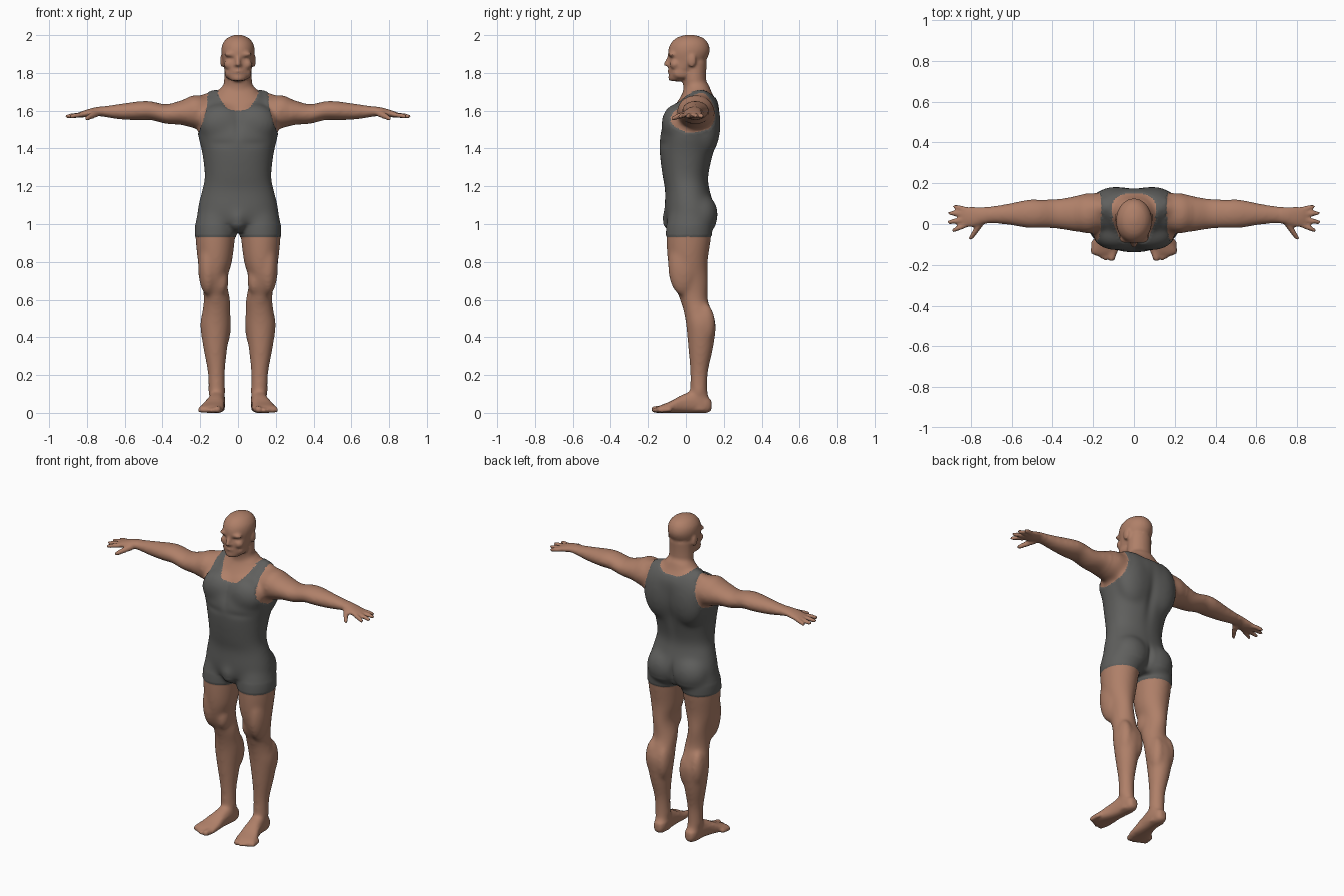
import bpy
import bmesh
from math import cos, sin, pi, exp
from mathutils import Vector

if "Cube" in bpy.data.objects:
    bpy.data.objects.remove(bpy.data.objects["Cube"], do_unlink=True)

def make_material(name, color):
    mat = bpy.data.materials.new(name)
    mat.use_nodes = True
    mat.diffuse_color = color
    bsdf = next(n for n in mat.node_tree.nodes if n.type == "BSDF_PRINCIPLED")
    bsdf.inputs["Base Color"].default_value = color
    bsdf.inputs["Roughness"].default_value = 0.8
    return mat

def smooth_rings(rings, steps):
    """Catmull-Rom interpolation of whole cross-section records."""
    pts = [Vector(r) for r in rings]
    pts = [pts[0]] + pts + [pts[-1]]
    out = []
    for a, b, c, d in zip(pts, pts[1:], pts[2:], pts[3:]):
        for i in range(steps):
            t = i / steps
            out.append(b + (c - a) * (t / 2) + (a * 2 - b * 5 + c * 4 - d) * (t * t / 2)
                       + (b * 3 - a - c * 3 + d) * (t ** 3 / 2))
    return out + [pts[-1]]

def loft(bm, axis, rings, power=2.0, sides=28, steps=4):
    """Closed skin over rings of (station, centre, centre, radius, radius)."""
    k = "xyz".index(axis)
    u, v = [i for i in range(3) if i != k]
    loops = []
    for station, cu, cv, ru, rv in smooth_rings(rings, steps):
        loop = []
        for i in range(sides):
            c, s = cos(2 * pi * i / sides), sin(2 * pi * i / sides)
            r = (abs(c) ** power + abs(s) ** power) ** (-1 / power)
            co = Vector()
            co[k] = station
            co[u] = cu + max(ru, 0.001) * c * r
            co[v] = cv + max(rv, 0.001) * s * r
            loop.append(bm.verts.new(co))
        loops.append(loop)
    for low, high in zip(loops, loops[1:]):
        for i in range(sides):
            j = (i + 1) % sides
            bm.faces.new((low[i], low[j], high[j], high[i]))
    bm.faces.new(loops[0])
    bm.faces.new(loops[-1])

def blob(bm, centre, radii, count=12):
    """Ellipsoid mass for a muscle or a feature."""
    x, y, z = centre
    rx, ry, rz = radii
    angles = [pi * i / count for i in range(count + 1)]
    loft(bm, "z", [(z - rz * cos(a), x, y, rx * sin(a), ry * sin(a)) for a in angles],
         sides=20, steps=1)

def digit(bm, axis, start, end, r0, r1, count=12):
    """Round-ended tapering rod for a finger, toe or nose."""
    start, end = Vector(start), Vector(end)
    way = (end - start).normalized()
    start, end = start - way * r0, end + way * r1
    k = "xyz".index(axis)
    rings = []
    for i in range(count + 1):
        t = (1 - cos(pi * i / count)) / 2
        p = start.lerp(end, t)
        r = (r0 + (r1 - r0) * t) * (1 - abs(2 * t - 1) ** 6) ** 0.5
        rings.append((p[k], *[p[j] for j in range(3) if j != k], r, r))
    loft(bm, axis, rings, sides=16, steps=1)

bm = bmesh.new()
# Arm and hand
loft(bm, "x", [
    (.12, .06, 1.60, .08, .07), (.22, .055, 1.59, .10, .085), (.30, .05, 1.59, .085, .065),
    (.38, .05, 1.582, .073, .052), (.46, .05, 1.60, .07, .05), (.52, .05, 1.60, .07, .05),
    (.62, .048, 1.595, .052, .042), (.70, .045, 1.595, .043, .03),
    (.75, .04, 1.596, .042, .023), (.79, .035, 1.588, .05, .021),
    (.83, .035, 1.58, .05, .016), (.845, .038, 1.577, .04, .011)])
for base, tip, reach in ((-.003, -.03, .885), (.023, .01, .905),
                         (.049, .053, .902), (.07, .085, .878)):
    digit(bm, "x", (.82, base, 1.58), (reach, tip, 1.57), .015, .012)
digit(bm, "y", (.75, .005, 1.585), (.80, -.07, 1.56), .021, .013)
# Shoulder, chest, back and seat muscles
blob(bm, (.225, .05, 1.60), (.085, .10, .085))
blob(bm, (.085, -.045, 1.53), (.12, .082, .105))
blob(bm, (.10, .08, 1.66), (.11, .055, .047))
blob(bm, (.09, .105, 1.53), (.115, .075, .17))
blob(bm, (.09, .075, 1.05), (.11, .092, .11))
# Leg
loft(bm, "z", [
    (.01, .11, .07, .04, .05), (.06, .11, .07, .04, .05), (.13, .113, .068, .043, .045),
    (.22, .115, .07, .046, .047), (.34, .12, .078, .063, .065), (.46, .12, .08, .08, .078),
    (.53, .115, .065, .075, .075), (.60, .112, .043, .070, .073),
    (.70, .124, .022, .066, .094), (.80, .122, .01, .09, .105),
    (.93, .12, .015, .105, .118), (1.02, .113, .02, .107, .116), (1.12, .10, .02, .085, .09)])
blob(bm, (.115, .005, .62), (.045, .04, .06))
blob(bm, (.088, -.01, .70), (.038, .055, .08))
blob(bm, (.158, -.015, .78), (.054, .08, .16))
blob(bm, (.08, .1, .45), (.042, .055, .11))
blob(bm, (.155, .1, .47), (.042, .055, .11))
for ankle in (.079, .146):
    blob(bm, (ankle, .068, .12), (.014, .02, .024))
# Foot and toes
loft(bm, "y", [
    (.135, .108, .04, .02, .025), (.11, .108, .045, .036, .045), (.05, .11, .058, .043, .058),
    (-.02, .12, .048, .048, .048), (-.08, .132, .031, .06, .031),
    (-.13, .143, .021, .066, .021), (-.15, .147, .016, .058, .016)], power=2.5)
digit(bm, "y", (.10, -.12, .02), (.108, -.166, .018), .021, .018)
for i in range(4):
    x, y = .137 + .021 * i, -.168 + .011 * i
    digit(bm, "y", (x - .005, y + .05, .018), (x, y, .014), .014, .013)
# Brow, cheek, jaw, ear and nostril
blob(bm, (.034, -.074, 1.898), (.04, .02, .014))
blob(bm, (.045, -.058, 1.845), (.03, .027, .028))
blob(bm, (.05, -.025, 1.80), (.021, .045, .032))
blob(bm, (.085, .032, 1.865), (.010, .022, .035))
blob(bm, (.010, -.093, 1.842), (.010, .014, .009))

# Mirror everything so far to the other side
copy = bmesh.ops.duplicate(bm, geom=bm.verts[:] + bm.edges[:] + bm.faces[:])
for v in copy["geom"]:
    if isinstance(v, bmesh.types.BMVert):
        v.co.x *= -1

# Torso
loft(bm, "z", [
    (.96, 0, .02, .10, .09), (1.02, 0, .02, .20, .12), (1.08, 0, .02, .21, .128),
    (1.18, 0, .008, .187, .114), (1.25, 0, -.002, .173, .117), (1.38, 0, .005, .187, .14),
    (1.48, 0, .02, .21, .152), (1.57, 0, .04, .20, .135), (1.64, 0, .06, .17, .11),
    (1.69, 0, .06, .12, .08), (1.74, 0, .06, .075, .06)], power=2.2)
blob(bm, (0, -.072, 1.03), (.05, .052, .065))
# Neck and head
loft(bm, "z", [(1.62, 0, .06, .09, .07), (1.70, 0, .05, .077, .063),
               (1.78, 0, .045, .073, .062), (1.86, 0, .05, .07, .06)])
loft(bm, "z", [
    (1.755, 0, -.06, .03, .028), (1.775, 0, -.04, .055, .05), (1.81, 0, -.02, .07, .071),
    (1.86, 0, .005, .08, .096), (1.91, 0, .015, .088, .11), (1.95, 0, .018, .083, .102),
    (1.98, 0, .02, .062, .078), (1.995, 0, .02, .036, .046), (2.002, 0, .02, .01, .012)])
digit(bm, "z", (0, -.088, 1.885), (0, -.105, 1.848), .011, .013)
blob(bm, (0, -.082, 1.809), (.028, .015, .014))
blob(bm, (0, -.072, 1.775), (.03, .022, .02))

# Fuse the masses into one skin
masses = bpy.data.meshes.new("body_masses")
bm.to_mesh(masses)
bm.free()
body = bpy.data.objects.new("body", masses)
bpy.context.scene.collection.objects.link(body)
remesh = body.modifiers.new("Fuse", "REMESH")
remesh.mode = "VOXEL"
remesh.voxel_size = 0.008
graph = bpy.context.evaluated_depsgraph_get()
fused = bpy.data.meshes.new_from_object(body.evaluated_get(graph))
body.modifiers.clear()
body.data = fused
bpy.data.meshes.remove(masses)
fused.name = "body"
fused.materials.clear()
fused.materials.append(make_material("skin", (.43, .215, .14, 1)))
fused.materials.append(make_material("grey_cloth", (.115, .115, .11, 1)))
bm = bmesh.new()
bm.from_mesh(fused)

def relax(times, rule):
    verts = [v for v in bm.verts if rule(abs(v.co.x), v.co.z)]
    for _ in range(times):
        bmesh.ops.smooth_vert(bm, verts=verts, factor=0.5,
                              use_axis_x=True, use_axis_y=True, use_axis_z=True)

relax(2, lambda x, z: True)
relax(10, lambda x, z: x < .72 and .07 < z < 1.76)
relax(24, lambda x, z: x < .28 and 1.0 < z < 1.70)

# Press in eye sockets, breastbone, lower chest line, spine and seat
dents = [((.035, -.085, 1.876), (.02, .03, .010), .005),
         ((0, -.12, 1.51), (.02, .05, .06), .006),
         ((.09, -.13, 1.425), (.08, .05, .02), .004),
         ((0, .16, 1.42), (.03, .06, .16), -.012),
         ((0, .15, 1.04), (.016, .07, .06), -.016)]
for v in bm.verts:
    x, y, z = v.co
    for (cx, cy, cz), (rx, ry, rz), depth in dents:
        d = ((abs(x) - cx) / rx) ** 2 + ((y - cy) / ry) ** 2 + ((z - cz) / rz) ** 2
        if d < 9:
            v.co.y += depth * exp(-d)

def clothed(p):
    """Sleeveless suit: short legs, scooped neck and round armholes."""
    x = abs(p.x)
    scoop = 1.60 if p.y < .03 else 1.67
    if p.z < .93 or p.z > scoop + (1.71 - scoop) * (x / .112) ** 3:
        return False
    return p.z < 1.475 or x < .16 + .05 * ((1.70 - p.z) / .22) ** 2

# Colour the suit and give the cloth a little thickness
bm.normal_update()
for f in bm.faces:
    f.smooth = True
    f.material_index = int(clothed(f.calc_center_median()))
for v in bm.verts:
    if all(f.material_index for f in v.link_faces):
        v.co += v.normal * 0.004
bm.to_mesh(fused)
bm.free()
